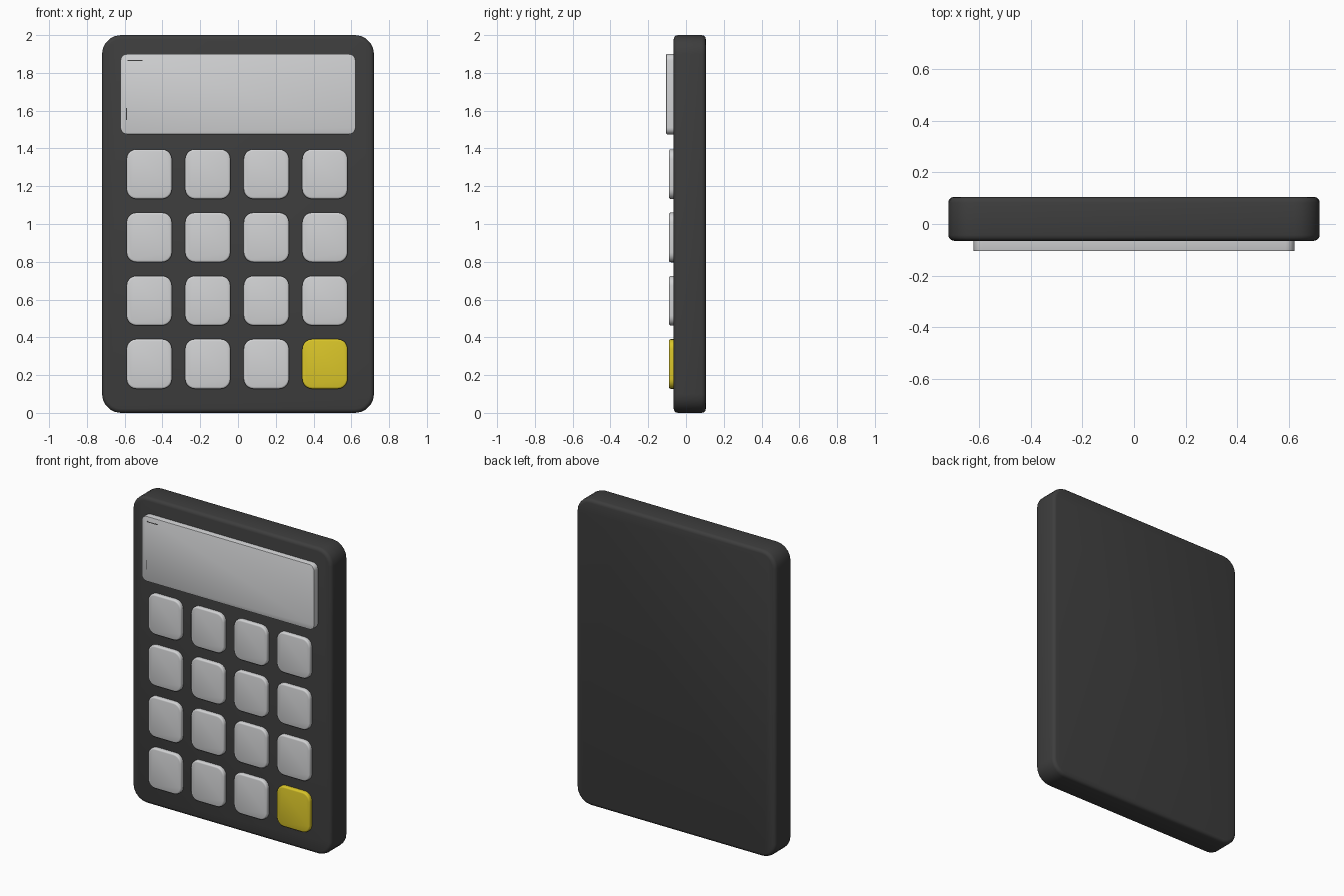
import bpy, bmesh, math

if "Cube" in bpy.data.objects:
    bpy.data.objects.remove(bpy.data.objects["Cube"])


def material(name, rgb):
    m = bpy.data.materials.new(name)
    m.diffuse_color = (*rgb, 1)
    m.use_nodes = True
    m.node_tree.nodes["Principled BSDF"].inputs["Base Color"].default_value = m.diffuse_color
    return m


charcoal = material("charcoal plastic", (0.047, 0.047, 0.047))
light_grey = material("light grey", (0.64, 0.645, 0.655))
yellow = material("yellow", (0.70, 0.56, 0.022))


def plate(name, cx, cz, w, h, radius, rings, mat, seg=5):
    """Rounded rectangle facing -y; rings are (y, inset) from front to back."""
    bm = bmesh.new()
    loops = []
    for y, inset in rings:
        r = max(radius - inset, 0.001)
        loop = []
        for i, (sx, sz) in enumerate(((1, 1), (-1, 1), (-1, -1), (1, -1))):
            ox = cx + sx * (w / 2 - inset - r)
            oz = cz + sz * (h / 2 - inset - r)
            for k in range(seg + 1):
                a = math.pi / 2 * (i + k / seg)
                loop.append(bm.verts.new((ox + r * math.cos(a), y, oz + r * math.sin(a))))
        loops.append(loop)
    n = len(loops[0])
    for a, b in zip(loops, loops[1:]):
        for i in range(n):
            j = (i + 1) % n
            bm.faces.new((a[i], a[j], b[j], b[i]))
    bm.faces.new(loops[0])
    bm.faces.new(loops[-1][::-1])
    bmesh.ops.recalc_face_normals(bm, faces=bm.faces)
    me = bpy.data.meshes.new(name)
    bm.to_mesh(me)
    bm.free()
    me.materials.append(mat)
    ob = bpy.data.objects.new(name, me)
    bpy.context.collection.objects.link(ob)
    bpy.ops.object.select_all(action='DESELECT')
    ob.select_set(True)
    bpy.context.view_layer.objects.active = ob
    bpy.ops.object.shade_smooth_by_angle(angle=math.radians(35))
    return ob


def rounded_front(y, b, steps=3):
    """Quarter-round edge profile starting at front depth y."""
    return [(y + b * (1 - math.cos(t)), b * (1 - math.sin(t)))
            for t in (math.pi / 2 * k / steps for k in range(steps + 1))]


# Case with rounded front and back edges
front = rounded_front(-0.065, 0.022)
back = [(0.04 - y, i) for y, i in reversed(front)]
plate("case", 0, 1.0, 1.44, 2.0, 0.1, front + back, charcoal)

# Raised display panel
plate("display", 0, 1.6875, 1.245, 0.425, 0.035,
      rounded_front(-0.105, 0.004, 2) + [(-0.055, 0)], light_grey)

# Fine dark marks on the display
for name, x, z, w, h in (("display_mark_top", -0.545, 1.866, 0.08, 0.006),
                         ("display_mark_side", -0.59, 1.583, 0.005, 0.065)):
    plate(name, x, z, w, h, 0.002, [(-0.1055, 0), (-0.1045, 0)], charcoal, 1)

# Four by four keypad, the bottom right key is yellow
for row in range(4):
    for col in range(4):
        special = row == 3 and col == 3
        plate(f"key_{row + 1}_{col + 1}", -0.47 + 0.31 * col, 1.264 - 0.335 * row,
              0.24, 0.263, 0.052, rounded_front(-0.09, 0.01) + [(-0.055, 0)],
              yellow if special else light_grey)
